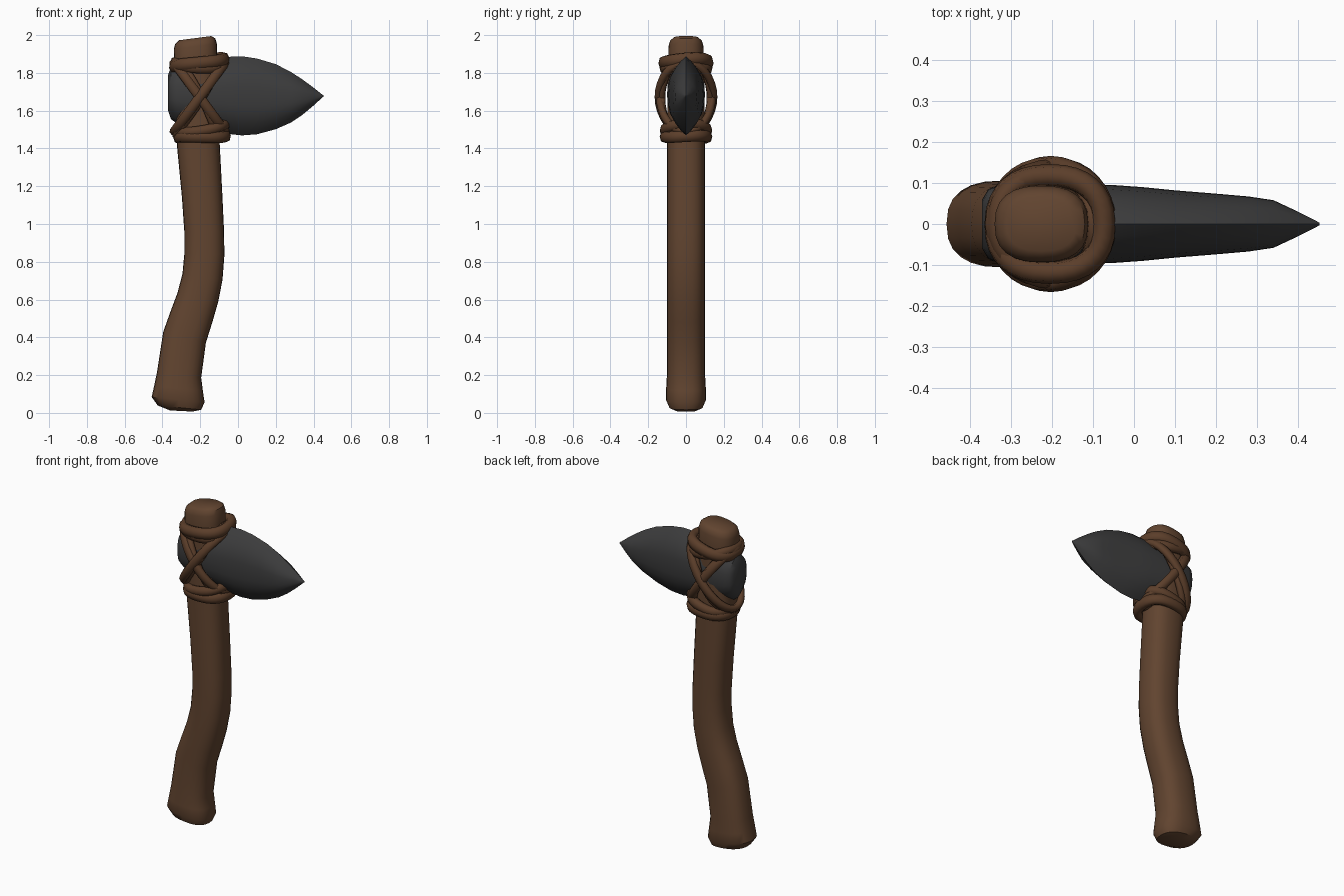
import bpy, bmesh, math
from mathutils import Vector

old = bpy.data.objects.get("Cube")
if old:
    bpy.data.objects.remove(old, do_unlink=True)


def material(name, rgb):
    m = bpy.data.materials.new(name)
    m.use_nodes = True
    m.diffuse_color = (*rgb, 1)
    bsdf = m.node_tree.nodes["Principled BSDF"]
    bsdf.inputs["Base Color"].default_value = (*rgb, 1)
    bsdf.inputs["Roughness"].default_value = 0.8
    return m


WOOD = material("brown wood", (0.120, 0.058, 0.029))
LEATHER = material("brown leather", (0.105, 0.048, 0.023))
STONE = material("dark grey stone", (0.045, 0.045, 0.046))


def loft(name, rings, mat, closed=False, angle=40):
    """Skin a list of point rings; cap the ends unless the rings form a loop."""
    bm = bmesh.new()
    rows = [[bm.verts.new(p) for p in ring] for ring in rings]
    n = len(rows[0])
    for i in range(len(rows) if closed else len(rows) - 1):
        a, b = rows[i], rows[(i + 1) % len(rows)]
        for j in range(n):
            k = (j + 1) % n
            bm.faces.new((a[j], a[k], b[k], b[j]))
    if not closed:
        bm.faces.new(rows[0][::-1])
        bm.faces.new(rows[-1])
    bmesh.ops.recalc_face_normals(bm, faces=bm.faces)
    mesh = bpy.data.meshes.new(name)
    bm.to_mesh(mesh)
    bm.free()
    mesh.materials.append(mat)
    obj = bpy.data.objects.new(name, mesh)
    bpy.context.collection.objects.link(obj)
    bpy.ops.object.select_all(action="DESELECT")
    obj.select_set(True)
    bpy.context.view_layer.objects.active = obj
    bpy.ops.object.shade_smooth_by_angle(angle=math.radians(angle))
    return obj


def power(v, e):
    return math.copysign(abs(v) ** e, v)


def rounded(count, e):
    """Unit outline between a circle (e = 1) and a square (e near 0)."""
    for i in range(count):
        a = math.tau * i / count
        yield power(math.cos(a), e), power(math.sin(a), e)


# Handle: rings of centre x, z, half width, half depth, slope
handle_rings = [
    (-.300, .010, .060, .050, -.05), (-.310, .028, .115, .088, -.10),
    (-.317, .070, .140, .106, -.10), (-.315, .130, .129, .105, -.10),
    (-.312, .200, .117, .101, -.12), (-.283, .400, .113, .100, -.25),
    (-.246, .510, .110, .100, -.28), (-.213, .610, .107, .100, -.25),
    (-.188, .720, .106, .100, -.15), (-.178, .840, .106, .100, -.03),
    (-.179, .960, .105, .100, .03), (-.190, 1.15, .107, .100, .06),
    (-.210, 1.42, .113, .100, .06), (-.220, 1.70, .113, .098, .06),
    (-.225, 1.88, .114, .094, .12), (-.226, 1.94, .114, .093, .13),
    (-.226, 1.968, .106, .085, .13), (-.226, 1.984, .085, .066, .13),
]
loft("handle", [[(x + rx * c, ry * s, z + slope * rx * c)
                 for c, s in rounded(24, .8)]
                for x, z, rx, ry, slope in handle_rings], WOOD)

# Stone blade: stations of x, bottom z, top z, half thickness
stations = [
    (-.370, 1.60, 1.79, .060), (-.355, 1.555, 1.83, .085),
    (-.320, 1.53, 1.85, .098), (-.200, 1.50, 1.87, .100),
    (-.050, 1.477, 1.885, .095), (.020, 1.469, 1.888, .090),
    (.100, 1.475, 1.876, .082), (.200, 1.502, 1.846, .074),
    (.280, 1.537, 1.805, .067), (.340, 1.577, 1.766, .058),
    (.400, 1.627, 1.722, .030), (.440, 1.664, 1.690, .010),
    (.452, 1.674, 1.682, .003),
]
quarter = [(0, 1), (.30, .88), (.62, .70), (.88, .48), (.98, .24)]
half = quarter + [(1, 0)] + [(y, -z) for y, z in quarter[:0:-1]]
outline = half + [(-y, -z) for y, z in half]
loft("stone_blade", [[(x, w * y, (lo + hi) / 2 + (hi - lo) / 2 * z)
                      for y, z in outline]
                     for x, lo, hi, w in stations], STONE)


def strap(name, centre, along, depth, thick, wide, e=.85, wave=0, phase=0):
    """Flat band looped round the handle; 'along' is its half axis in x and z."""
    c, u = Vector(centre), Vector((along[0], 0, along[1]))
    v = Vector((0, depth, 0))
    normal = u.cross(v).normalized()
    path = list(rounded(32, e))
    rings = []
    for i, (p, q) in enumerate(path):
        a = math.tau * i / len(path)
        out = (u.normalized() * p * depth + v.normalized() * q * u.length).normalized()
        at = c + u * p + v * q + normal * wave * math.sin(2 * a + phase)
        rings.append([at + out * thick * s + normal * wide * t
                      for s, t in rounded(8, .8)])
    loft(name, rings, LEATHER, closed=True, angle=60)


# Bands wound above and below the blade
strap("upper_band", (-.205, 0, 1.852), (.132, .022), .118, .028, .034, wave=.006)
strap("upper_band_outer", (-.205, 0, 1.835), (.130, -.012), .116, .024, .030,
      wave=.009, phase=2)
strap("lower_band", (-.190, 0, 1.462), (.125, .004), .112, .027, .032, wave=.004)
strap("lower_band_outer", (-.188, 0, 1.500), (.124, .026), .114, .025, .028,
      wave=.007, phase=1)

# Crossed straps, leaning both ways round the blade
for side, label in ((1, "rising"), (-1, "falling")):
    strap(f"{label}_strap", (-.203, 0, 1.672), (.135, side * .185),
          .142 + .004 * side, .020, .026, e=1)
    strap(f"{label}_strap_inner", (-.203, 0, 1.668), (.115, side * .205),
          .128, .018, .022, e=1, wave=.012, phase=side)
